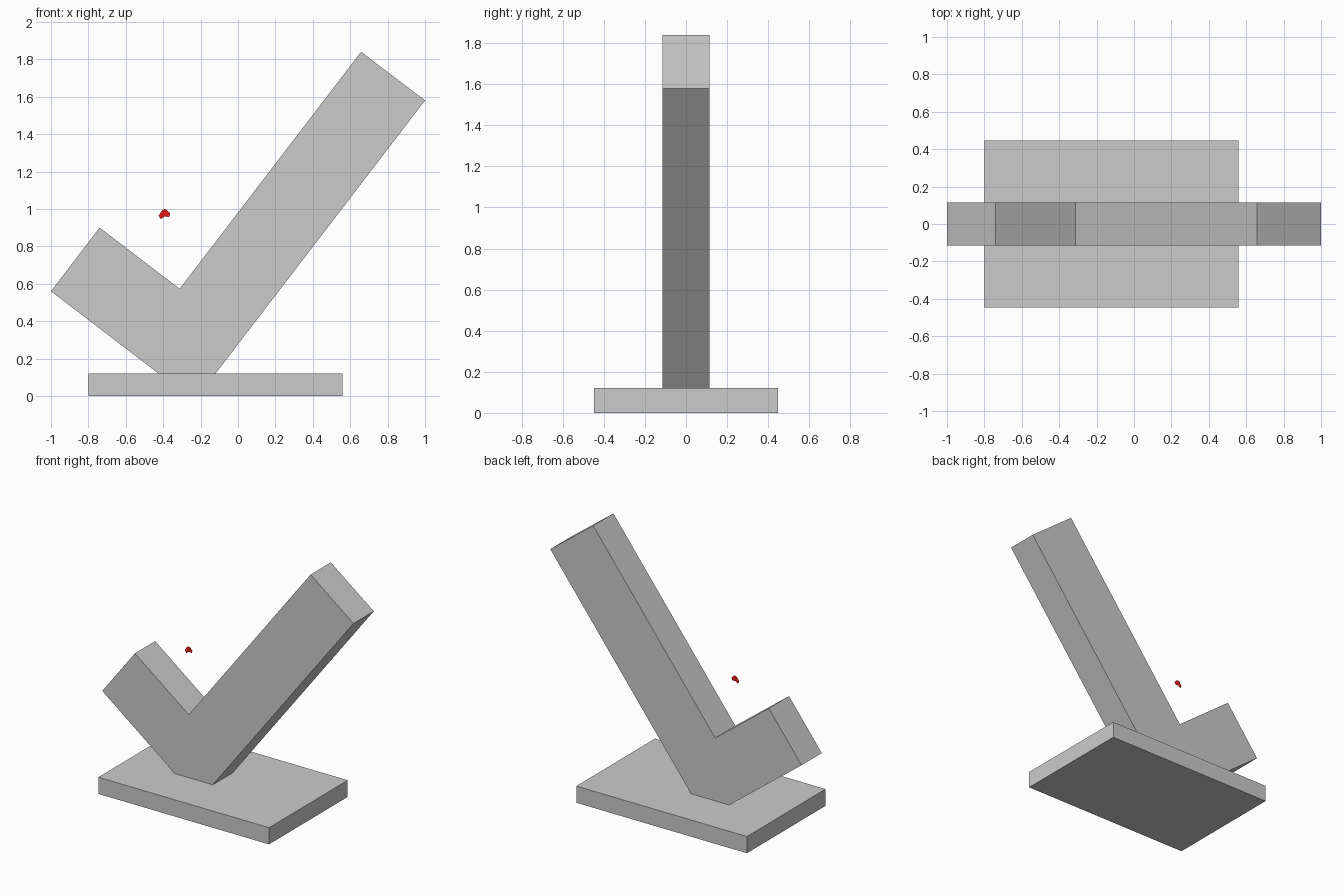
import bpy

if "Cube" in bpy.data.objects:
    bpy.data.objects.remove(bpy.data.objects["Cube"])

Y = 0.115  # half thickness of the tick


def mesh_object(name, verts, faces):
    mesh = bpy.data.meshes.new(name)
    mesh.from_pydata(verts, [], faces)
    mesh.update()
    obj = bpy.data.objects.new(name, mesh)
    bpy.context.collection.objects.link(obj)
    return obj


def prism(name, profile, half):
    """Extrude a counter-clockwise x-z profile from y=-half to y=half."""
    n = len(profile)
    verts = [(x, y, z) for y in (-half, half) for x, z in profile]
    faces = [list(range(n)), list(range(2 * n - 1, n - 1, -1))]
    faces += [[i, i + n, (i + 1) % n + n, (i + 1) % n] for i in range(n)]
    return mesh_object(name, verts, faces)


# Base slab
prism("base", [(-0.798, 0), (0.56, 0), (0.56, 0.12), (-0.798, 0.12)], 0.447)

# Tick shape, with its lower corner cut flat on the base
prism("tick", [(-0.425, 0.12), (-0.12, 0.12), (1.0, 1.58), (0.658, 1.84),
               (-0.312, 0.573), (-0.74, 0.9), (-1.0, 0.56)], Y)

# Small flat red heart floating above the short arm
heart_profile = [(-0.412, 0.946), (-0.392, 0.960), (-0.369, 0.957),
                 (-0.362, 0.974), (-0.378, 0.992), (-0.393, 1.0),
                 (-0.408, 0.990), (-0.424, 0.964)]
heart = mesh_object("heart", [(x, 0, z) for x, z in heart_profile],
                    [list(range(len(heart_profile)))])
red = bpy.data.materials.new("red")
red.diffuse_color = (0.8, 0.01, 0.01, 1)
red.use_nodes = True
red.node_tree.nodes["Principled BSDF"].inputs["Base Color"].default_value = red.diffuse_color
heart.data.materials.append(red)
